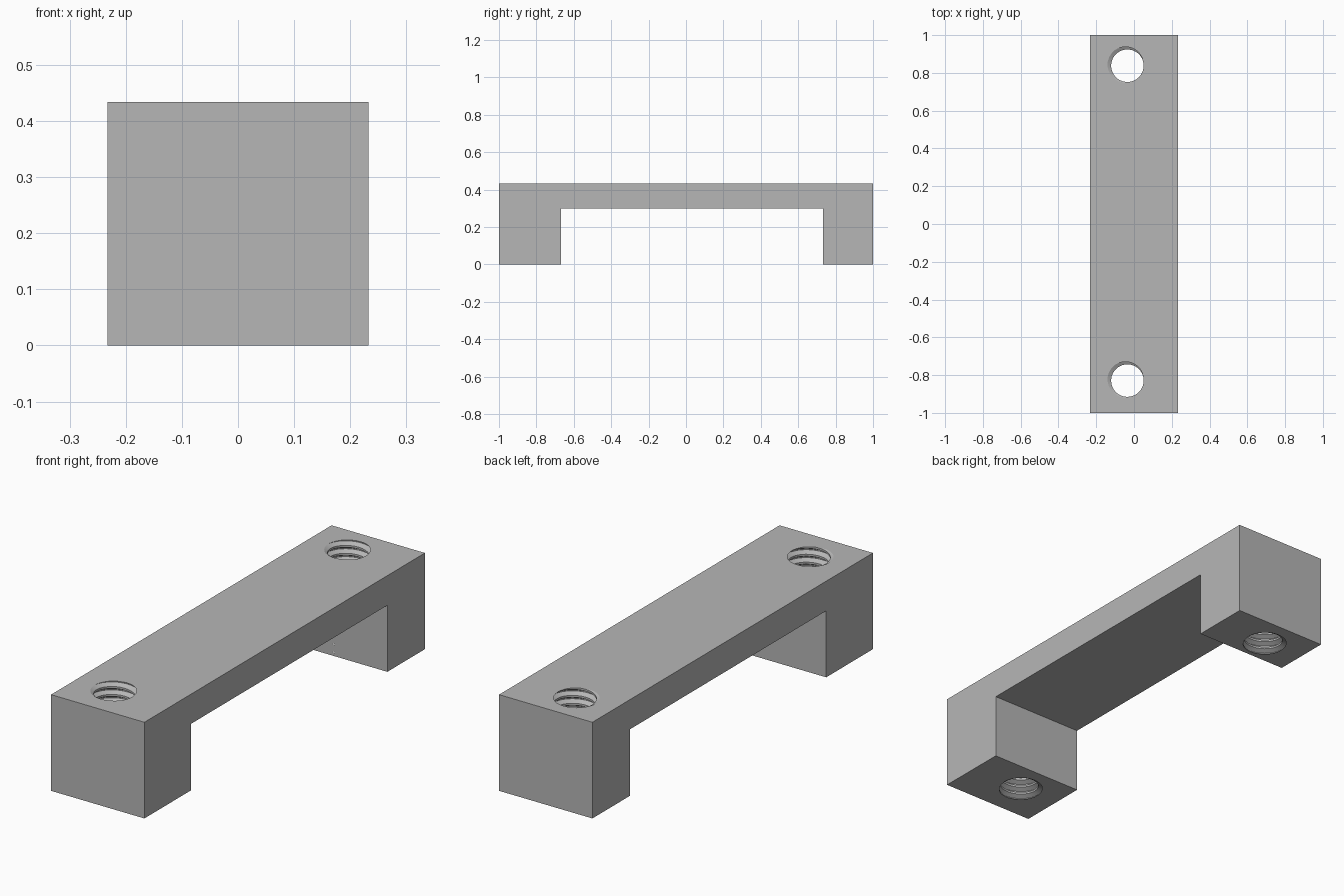
import bpy
import bmesh
import math

cube = bpy.data.objects.get("Cube")
if cube:
    bpy.data.objects.remove(cube, do_unlink=True)

HALF_WIDTH, HEIGHT, UNDERSIDE = 0.233, 0.434, 0.30
HOLE_X = -0.035
MINOR, MAJOR, PITCH = 0.086, 0.1063, 0.0357
SEGMENTS = 48

grey = bpy.data.materials.new("plain_grey")
grey.use_nodes = True
colour = (0.47, 0.47, 0.47, 1)
grey.diffuse_color = colour
grey.node_tree.nodes["Principled BSDF"].inputs["Base Color"].default_value = colour


def add_object(name, bm):
    bmesh.ops.recalc_face_normals(bm, faces=bm.faces)
    mesh = bpy.data.meshes.new(name)
    bm.to_mesh(mesh)
    bm.free()
    mesh.materials.append(grey)
    obj = bpy.data.objects.new(name, mesh)
    bpy.context.collection.objects.link(obj)
    return obj


def make_bracket():
    # side profile (y, z) with a longer front foot, extruded across the width
    profile = [(-1, 0), (-0.667, 0), (-0.667, UNDERSIDE), (0.732, UNDERSIDE),
               (0.732, 0), (1, 0), (1, HEIGHT), (-1, HEIGHT)]
    bm = bmesh.new()
    face = bm.faces.new([bm.verts.new((-HALF_WIDTH, y, z)) for y, z in profile])
    grown = bmesh.ops.extrude_face_region(bm, geom=[face])["geom"]
    moved = [v for v in grown if isinstance(v, bmesh.types.BMVert)]
    bmesh.ops.translate(bm, verts=moved, vec=(2 * HALF_WIDTH, 0, 0))
    return add_object("bracket", bm)


def make_thread_cutter(name, y):
    # right-handed screw: flat root, sloping flank, flat crest, sloping flank
    steps = [(-1 / 16, MAJOR), (1 / 16, MAJOR), (3 / 8, MINOR), (5 / 8, MINOR)]
    period = len(steps)
    turns = math.ceil(HEIGHT / PITCH) + 5
    start = 0.053 - 3 * PITCH
    bm = bmesh.new()
    columns = []
    for c in range(SEGMENTS):
        rise = c / SEGMENTS
        angle = 2 * math.pi * rise - math.pi / 2
        columns.append([bm.verts.new((HOLE_X + r * math.cos(angle),
                                      y + r * math.sin(angle),
                                      start + (turn + f + rise) * PITCH))
                        for turn in range(turns) for f, r in steps])
    # the last column joins the first one a full pitch higher
    for c in range(SEGMENTS):
        a = columns[c]
        b = columns[c + 1] if c + 1 < SEGMENTS else columns[0][period:]
        for k in range(min(len(a), len(b)) - 1):
            bm.faces.new((a[k], b[k], b[k + 1], a[k + 1]))
    # pointed caps beyond both ends of the hole
    middle = HEIGHT / 2
    tips = [bm.verts.new((HOLE_X, y, z)) for z in (-0.3, HEIGHT + 0.3)]
    for edge in [e for e in bm.edges if e.is_boundary]:
        u, v = edge.verts
        bm.faces.new((u, v, tips[int(u.co.z > middle)]))
    cutter = add_object(name, bm)
    cutter.hide_render = True
    return cutter


bracket = make_bracket()
bpy.ops.object.select_all(action="DESELECT")
bracket.select_set(True)
bpy.context.view_layer.objects.active = bracket

# threaded through-holes, one in each foot
for name, y in (("front_thread", -0.829), ("back_thread", 0.838)):
    cutter = make_thread_cutter(name, y)
    cut = bracket.modifiers.new(name, "BOOLEAN")
    cut.operation = "DIFFERENCE"
    cut.solver = "EXACT"
    cut.object = cutter
    bpy.ops.object.modifier_apply(modifier=cut.name)
    bpy.data.objects.remove(cutter, do_unlink=True)

bpy.ops.object.shade_smooth_by_angle(angle=math.radians(25))
